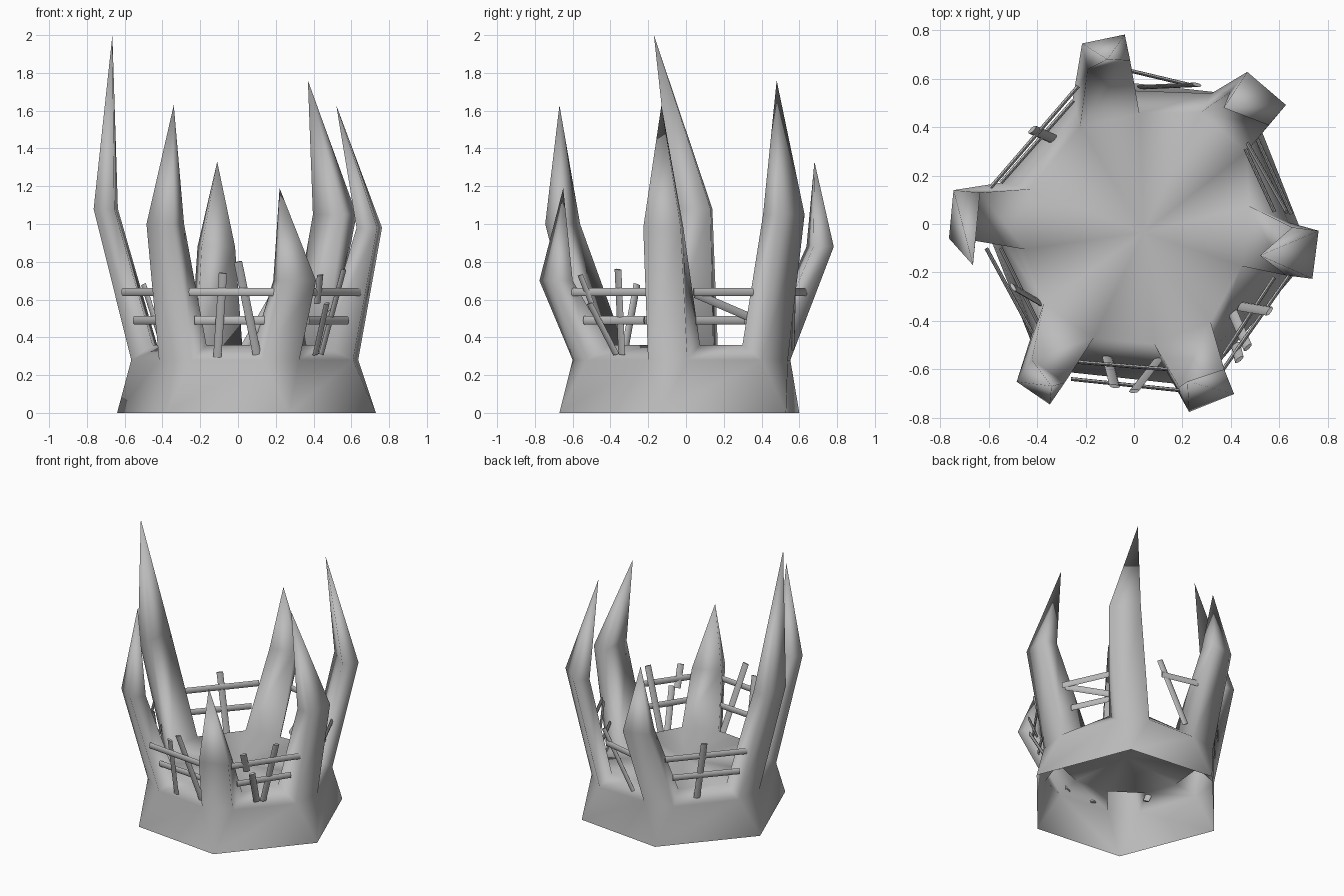
import bpy, bmesh, math
from mathutils import Vector

old = bpy.data.objects.get("Cube")
if old:
    bpy.data.objects.remove(old, do_unlink=True)

# One plain stone colour
stone = bpy.data.materials.new("grey_stone")
stone.use_nodes = True
GREY = (0.5, 0.5, 0.5, 1)
stone.diffuse_color = GREY
stone.node_tree.nodes["Principled BSDF"].inputs["Base Color"].default_value = GREY


def finish(name, bm, angle):
    bmesh.ops.recalc_face_normals(bm, faces=bm.faces)
    mesh = bpy.data.meshes.new(name)
    bm.to_mesh(mesh)
    bm.free()
    mesh.materials.append(stone)
    obj = bpy.data.objects.new(name, mesh)
    bpy.context.collection.objects.link(obj)
    bpy.ops.object.select_all(action='DESELECT')
    obj.select_set(True)
    bpy.context.view_layer.objects.active = obj
    bpy.ops.object.shade_smooth_by_angle(angle=math.radians(angle))


# Each spike: base corner, inner foot, bend, tip, half width at the bend; counter-clockwise
SPIKES = [
    ((.73, -.13), (.46, -.05), (.695, -.12, .98), (.52, -.13, 1.63), .1),
    ((.47, .53), (.37, .38), (.512, .518, 1.05), (.37, .48, 1.76), .105),
    ((-.17, .6), (-.1, .43), (-.115, .71, .88), (-.11, .68, 1.33), .09),
    ((-.64, .06), (-.44, .02), (-.7, .035, 1.08), (-.665, -.17, 2), .1),
    ((-.38, -.6), (-.27, -.4), (-.385, -.653, 1), (-.34, -.67, 1.63), .083),
    ((.27, -.67), (.2, -.45), (.3, -.688, .7), (.22, -.65, 1.19), .1),
]
CENTRE = Vector((.04, -.035, 0))


def pair(bm, mid, out, half):
    """Two vertices either side of a point, across the outward direction."""
    side = Vector((-out.y, out.x, 0)) * half
    return [bm.verts.new(mid - side), bm.verts.new(mid + side)]


# Crown body: flared skirt, floor and six bent spikes in one skin
bm = bmesh.new()
rings = []
for corner, foot, bend, tip, half in SPIKES:
    base = Vector((*corner, 0))
    out = (Vector((*bend[:2], 0)) - CENTRE).normalized()
    shoulder = base * .86 + Vector((-.005, .015, .28))
    b = bm.verts.new(base)
    outer = pair(bm, shoulder, out, .105)
    inner = pair(bm, Vector((*foot, .36)), out, .125)
    k_out = pair(bm, Vector(bend) + out * .055, out, half)
    k_in = pair(bm, Vector(bend) - out * .055, out, half)
    top = bm.verts.new(tip)
    low = [outer[0], outer[1], inner[1], inner[0]]
    high = [k_out[0], k_out[1], k_in[1], k_in[0]]
    for i in range(4):
        j = (i + 1) % 4
        bm.faces.new((low[i], low[j], high[j], high[i]))
        bm.faces.new((high[i], high[j], top))
    bm.faces.new((b, outer[1], outer[0]))
    rings.append((b, outer, inner))

hub = bm.verts.new(CENTRE + Vector((0, 0, .35)))
for n, (b, outer, inner) in enumerate(rings):
    b2, outer2, inner2 = rings[(n + 1) % len(rings)]
    bm.faces.new((b, b2, outer2[0], outer[1]))
    bm.faces.new((outer[1], outer2[0], inner2[0], inner[1]))
    bm.faces.new((inner[0], inner[1], hub))
    bm.faces.new((inner[1], inner2[0], hub))
finish("crown_body", bm, 180)


def slat(name, p, q):
    """A flattened round slat between two points, its thin side facing outward."""
    p, q = Vector(p), Vector(q)
    axis = (q - p).normalized()
    mid = (p + q) / 2
    out = Vector((mid.x, mid.y, 0))
    out = (out - axis * out.dot(axis)).normalized()
    wide = axis.cross(out)
    bm = bmesh.new()
    ends = []
    for point in (p, q):
        ends.append([bm.verts.new(point + wide * .022 * math.cos(a) + out * .008 * math.sin(a))
                     for a in (math.tau * i / 8 for i in range(8))])
    for i in range(8):
        j = (i + 1) % 8
        bm.faces.new((ends[0][i], ends[0][j], ends[1][j], ends[1][i]))
    bm.faces.new(ends[0])
    bm.faces.new(ends[1])
    finish(name, bm, 60)


# Level rails between neighbouring spikes
UPPER, LOWER = .64, .49
RAILS = {
    "front_upper_rail": ((-.26, -.64), (.27, -.695), UPPER),
    "front_lower_rail": ((-.23, -.57), (.14, -.6), LOWER),
    "front_left_upper_rail": ((.34, -.64), (.65, -.2), UPPER),
    "front_left_lower_rail": ((.37, -.54), (.58, -.22), LOWER),
    "back_left_upper_rail": ((.65, .04), (.5, .37), UPPER),
    "back_left_lower_rail": ((.58, .05), (.46, .31), LOWER),
    "back_upper_rail": ((-.02, .634), (.24, .572), UPPER),
    "back_right_upper_rail": ((-.23, .57), (-.61, .13), UPPER),
    "back_right_lower_rail": ((-.25, .51), (-.55, .17), LOWER),
    "front_right_upper_rail": ((-.61, -.1), (-.42, -.45), UPPER),
    "front_right_lower_rail": ((-.55, -.1), (-.39, -.42), LOWER),
}
for name, (a, b, z) in RAILS.items():
    slat(name, (*a, z), (*b, z))

# Leaning slats woven through the rails
STICKS = [
    ((-.11, -.55, .29), (-.08, -.67, .74)),
    ((.1, -.56, .31), (0, -.69, .8)),
    ((.44, -.34, .31), (.56, -.36, .76)),
    ((.41, -.37, .31), (.47, -.51, .58)),
    ((.42, -.5, .58), (.435, -.56, .73)),
    ((.63, .05, .63), (.47, .33, .51)),
    ((.03, .565, .34), (.26, .575, .74)),
    ((-.33, .35, .29), (-.42, .39, .74)),
    ((-.38, -.33, .3), (-.5, -.26, .68)),
]
for n, (p, q) in enumerate(STICKS):
    slat(f"leaning_slat_{n + 1}", p, q)
